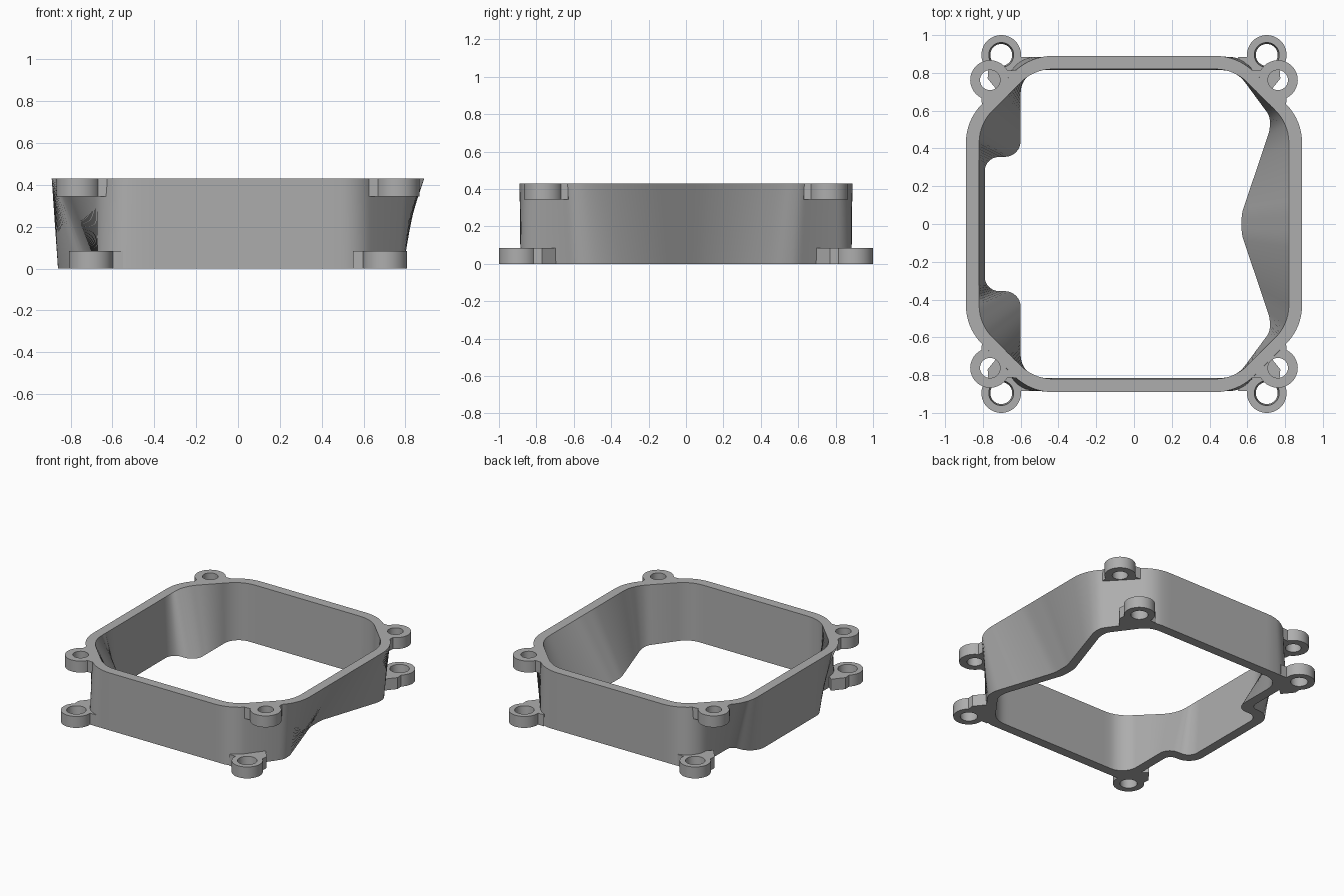
import bpy, bmesh, math
from mathutils import Vector

cube = bpy.data.objects.get("Cube")
if cube:
    bpy.data.objects.remove(cube, do_unlink=True)

HEIGHT, LUG_H, LUG_R = 0.43, 0.085, 0.105
RAYS = 432

grey = bpy.data.materials.new("grey_plastic")
grey.use_nodes = True
grey.diffuse_color = (0.42, 0.42, 0.42, 1)
grey.node_tree.nodes["Principled BSDF"].inputs["Base Color"].default_value = (0.42, 0.42, 0.42, 1)


def finish(bm, name, angle=35):
    bmesh.ops.recalc_face_normals(bm, faces=bm.faces)
    mesh = bpy.data.meshes.new(name)
    bm.to_mesh(mesh)
    bm.free()
    mesh.materials.append(grey)
    obj = bpy.data.objects.new(name, mesh)
    bpy.context.collection.objects.link(obj)
    bpy.ops.object.select_all(action='DESELECT')
    obj.select_set(True)
    bpy.context.view_layer.objects.active = obj
    bpy.ops.object.shade_smooth_by_angle(angle=math.radians(angle))
    return obj


def fillet(corners, steps=10):
    """Round each (x, y, tangent length) corner of a closed outline."""
    out = []
    for i, (x, y, t) in enumerate(corners):
        p = Vector((x, y))
        a = (Vector(corners[i - 1][:2]) - p).normalized()
        b = (Vector(corners[(i + 1) % len(corners)][:2]) - p).normalized()
        cos_half = math.sqrt((1 + a.dot(b)) / 2)
        sin_half = math.sqrt((1 - a.dot(b)) / 2)
        radius = t * sin_half / max(cos_half, 1e-4)
        centre = p + (a + b).normalized() * (t / max(cos_half, 1e-4))
        start, end = p + a * t - centre, p + b * t - centre
        sweep = start.angle(end)
        for k in range(steps + 1):
            f = k / steps
            d = (start * math.sin((1 - f) * sweep) + end * math.sin(f * sweep)) / math.sin(sweep)
            out.append(centre + d.normalized() * radius)
    return out


def mirrored_outline(half):
    """Complete an outline given for y > 0, running from +x to -x."""
    return half + [(x, -y, t) for x, y, t in reversed(half)]


def sample(outline):
    """Outline points at evenly spaced directions from the centre."""
    pts = []
    for i in range(RAYS):
        a = 2 * math.pi * i / RAYS + 0.0007
        d = Vector((math.cos(a), math.sin(a)))
        best = 0
        for k, q in enumerate(outline):
            p = outline[k - 1]
            e = q - p
            den = d.x * e.y - d.y * e.x
            if abs(den) < 1e-9:
                continue
            r = (p.x * e.y - p.y * e.x) / den
            s = (p.x * d.y - p.y * d.x) / den
            if r > 0 and -1e-4 <= s <= 1 + 1e-4:
                best = max(best, r)
        pts.append(d * best)
    return pts


# Rim outlines: chamfered square above, waisted and notched shape below
def top_outline(side, corner, t):
    return mirrored_outline([(side, corner, t), (corner, side, t),
                             (-corner, side, t), (-side, corner, t)])


top_outer = top_outline(0.89, 0.55, 0.12)
top_inner = top_outline(0.82, 0.53, 0.10)
bottom_outer = mirrored_outline([(0.64, 0.065, 0.03), (0.79, 0.52, 0.03), (0.79, 0.59, 0.03),
                                 (0.58, 0.885, 0.08), (-0.67, 0.885, 0.14),
                                 (-0.67, 0.425, 0.05), (-0.86, 0.425, 0.12)])
bottom_inner = mirrored_outline([(0.57, 0.055, 0.03), (0.72, 0.50, 0.03), (0.72, 0.57, 0.03),
                                 (0.54, 0.815, 0.08), (-0.60, 0.815, 0.12),
                                 (-0.60, 0.355, 0.085), (-0.79, 0.355, 0.075)])

# Lofted wall
bm = bmesh.new()
rings = []
for outline, z in ((bottom_outer, 0), (top_outer, HEIGHT), (top_inner, HEIGHT), (bottom_inner, 0)):
    rings.append([bm.verts.new((p.x, p.y, z)) for p in sample(fillet(outline))])
for r, ring in enumerate(rings):
    nxt = rings[(r + 1) % len(rings)]
    for i in range(RAYS):
        j = (i + 1) % RAYS
        bm.faces.new((ring[i], ring[j], nxt[j], nxt[i]))
finish(bm, "lofted_wall")


# Mounting lugs: a bored ring with a web that joins it to the wall
def make_lug(name, centre, z0, bore_low, bore_high, sx, sy):
    bm = bmesh.new()
    z1 = z0 + LUG_H
    n = 48
    loops = []
    for r, z in ((LUG_R, z0), (LUG_R, z1), (bore_high, z1), (bore_low, z0)):
        loops.append([bm.verts.new((sx * (centre[0] + r * math.cos(2 * math.pi * i / n)),
                                    sy * (centre[1] + r * math.sin(2 * math.pi * i / n)), z))
                      for i in range(n)])
    for k, loop in enumerate(loops):
        nxt = loops[(k + 1) % 4]
        for i in range(n):
            j = (i + 1) % n
            bm.faces.new((loop[i], loop[j], nxt[j], nxt[i]))
    finish(bm, name)


def make_web(name, points, z0, sx, sy):
    bm = bmesh.new()
    base = bm.faces.new([bm.verts.new((sx * x, sy * y, z0)) for x, y in points])
    up = bmesh.ops.extrude_face_region(bm, geom=[base], use_keep_orig=True)
    verts = [g for g in up["geom"] if isinstance(g, bmesh.types.BMVert)]
    bmesh.ops.translate(bm, verts=verts, vec=(0, 0, LUG_H))
    finish(bm, name, 20)


upper_web = [(0.625, 0.815), (0.69, 0.81), (0.70, 0.70), (0.81, 0.69), (0.805, 0.63),
             (0.73, 0.62), (0.62, 0.73)]
lower_web = [(0.575, 0.83), (0.55, 0.885), (0.63, 0.885), (0.66, 0.825), (0.77, 0.835),
             (0.775, 0.77), (0.71, 0.69), (0.63, 0.76)]

for sx, side in ((1, "left"), (-1, "right")):
    for sy, end in ((-1, "front"), (1, "back")):
        tag = f"{end}_{side}"
        make_lug(f"upper_lug_{tag}", (0.762, 0.762), HEIGHT - LUG_H, 0.053, 0.053, sx, sy)
        make_web(f"upper_web_{tag}", upper_web, HEIGHT - LUG_H, sx, sy)
        make_lug(f"lower_lug_{tag}", (0.703, 0.895), 0, 0.058, 0.066, sx, sy)
        make_web(f"lower_web_{tag}", lower_web, 0, sx, sy)
